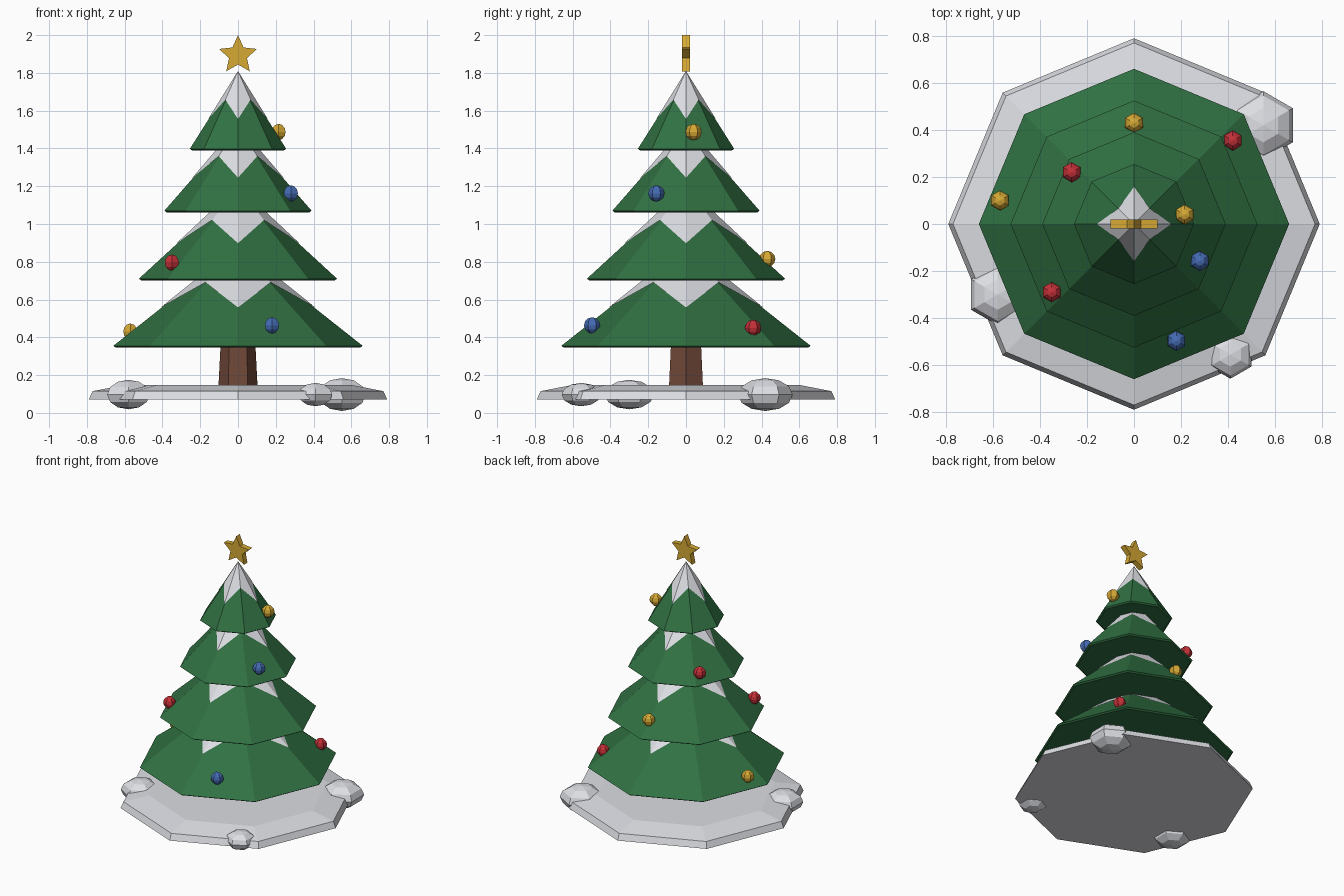
import bpy, bmesh, math
from mathutils import Matrix, Vector

old = bpy.data.objects.get("Cube")
if old:
    bpy.data.objects.remove(old, do_unlink=True)


def material(name, rgb):
    m = bpy.data.materials.new(name)
    m.use_nodes = True
    m.diffuse_color = (*rgb, 1)
    bsdf = next(n for n in m.node_tree.nodes if n.type == 'BSDF_PRINCIPLED')
    bsdf.inputs["Base Color"].default_value = (*rgb, 1)
    bsdf.inputs["Roughness"].default_value = 0.8
    return m


snow = material("snow white", (0.72, 0.73, 0.77))
green = material("fir green", (0.03, 0.165, 0.055))
brown = material("bark brown", (0.16, 0.065, 0.04))
gold = material("gold", (0.68, 0.4, 0.035))
red = material("bauble red", (0.56, 0.03, 0.04))
blue = material("bauble blue", (0.06, 0.15, 0.46))


def finish(name, bm, mat):
    bmesh.ops.recalc_face_normals(bm, faces=bm.faces)
    mesh = bpy.data.meshes.new(name)
    bm.to_mesh(mesh)
    bm.free()
    mesh.materials.append(mat)
    ob = bpy.data.objects.new(name, mesh)
    bpy.context.collection.objects.link(ob)
    return ob


def polar(r, i, n, z):
    a = math.tau * i / n
    return Vector((r * math.cos(a), r * math.sin(a), z))


def lathe(name, profile, sides, mat):
    """Stack of polygon rings; a zero radius makes a point."""
    bm = bmesh.new()
    rings = []
    for r, z in profile:
        count = sides if r else 1
        rings.append([bm.verts.new(polar(r, i, sides, z)) for i in range(count)])
    for a, b in zip(rings, rings[1:]):
        for i in range(sides):
            j = (i + 1) % sides
            if len(b) == 1:
                bm.faces.new((a[i], a[j], b[0]))
            else:
                bm.faces.new((a[i], a[j], b[j], b[i]))
    for ring in (rings[0], rings[-1]):
        if len(ring) > 1:
            bm.faces.new(ring)
    return finish(name, bm, mat)


def ball(name, centre, r, flat, rings, mat):
    bm = bmesh.new()
    bmesh.ops.create_uvsphere(bm, u_segments=6, v_segments=rings, radius=r,
                              matrix=Matrix.Diagonal((1, 1, flat, 1)))
    bmesh.ops.translate(bm, verts=bm.verts, vec=centre)
    return finish(name, bm, mat)


def snow_cap(name, r, z, h):
    """Zigzag cap lying just above the upper part of a tier."""
    bm = bmesh.new()
    lift = 0.01
    tip = bm.verts.new((0, 0, z + h + lift))
    rim = []
    for i in range(8):
        f = 0.37 if i % 2 else 0.62
        rim.append(bm.verts.new(polar(r * f, i, 8, z + h * (1 - f) + lift)))
    for i in range(8):
        bm.faces.new((rim[i], rim[(i + 1) % 8], tip))
    return finish(name, bm, snow)


# Snowy ground slab and trunk
lathe("snow_base", [(0.79, 0.07), (0.77, 0.115), (0.6, 0.148)], 8, snow)
lathe("trunk", [(0.107, 0.075), (0.09, 0.4)], 6, brown)

# Branch tiers with their snow caps
tiers = [(0.66, 0.347, 0.53), (0.525, 0.702, 0.49),
         (0.39, 1.062, 0.455), (0.255, 1.39, 0.41)]
for k, (r, z, h) in enumerate(tiers, 1):
    lathe(f"branch_tier_{k}", [(r - 0.012, z), (r, z + 0.008), (0, z + h)], 8, green)
    snow_cap(f"snow_cap_{k}", r, z, h)

# Snow lumps on the ground edge
for k, (x, y, r) in enumerate([(0.55, 0.42, 0.145), (-0.58, -0.3, 0.13),
                               (0.41, -0.555, 0.103)], 1):
    ball(f"snow_lump_{k}", (x, y, 0.097), r, 0.6, 6, snow)

# Baubles
baubles = [
    (gold, -0.57, 0.10, 0.43), (gold, 0, 0.43, 0.815), (gold, 0.215, 0.04, 1.487),
    (red, 0.42, 0.355, 0.45), (red, -0.35, -0.29, 0.795), (red, -0.265, 0.22, 1.15),
    (blue, 0.18, -0.497, 0.463), (blue, 0.28, -0.157, 1.162),
]
for k, (mat, x, y, z) in enumerate(baubles, 1):
    ball(f"bauble_{k}", (x, y, z), 0.043, 1, 6, mat)

# Star on top
bm = bmesh.new()
outline = []
for i in range(10):
    a = math.pi / 2 + math.tau * i / 10
    r = 0.05 if i % 2 else 0.106
    outline.append(bm.verts.new((r * math.cos(a), -0.02, 1.894 + r * math.sin(a))))
face = bm.faces.new(outline)
grown = bmesh.ops.extrude_face_region(bm, geom=[face], use_keep_orig=True)
bmesh.ops.translate(bm, vec=(0, 0.04, 0),
                    verts=[g for g in grown["geom"] if isinstance(g, bmesh.types.BMVert)])
finish("star", bm, gold)
